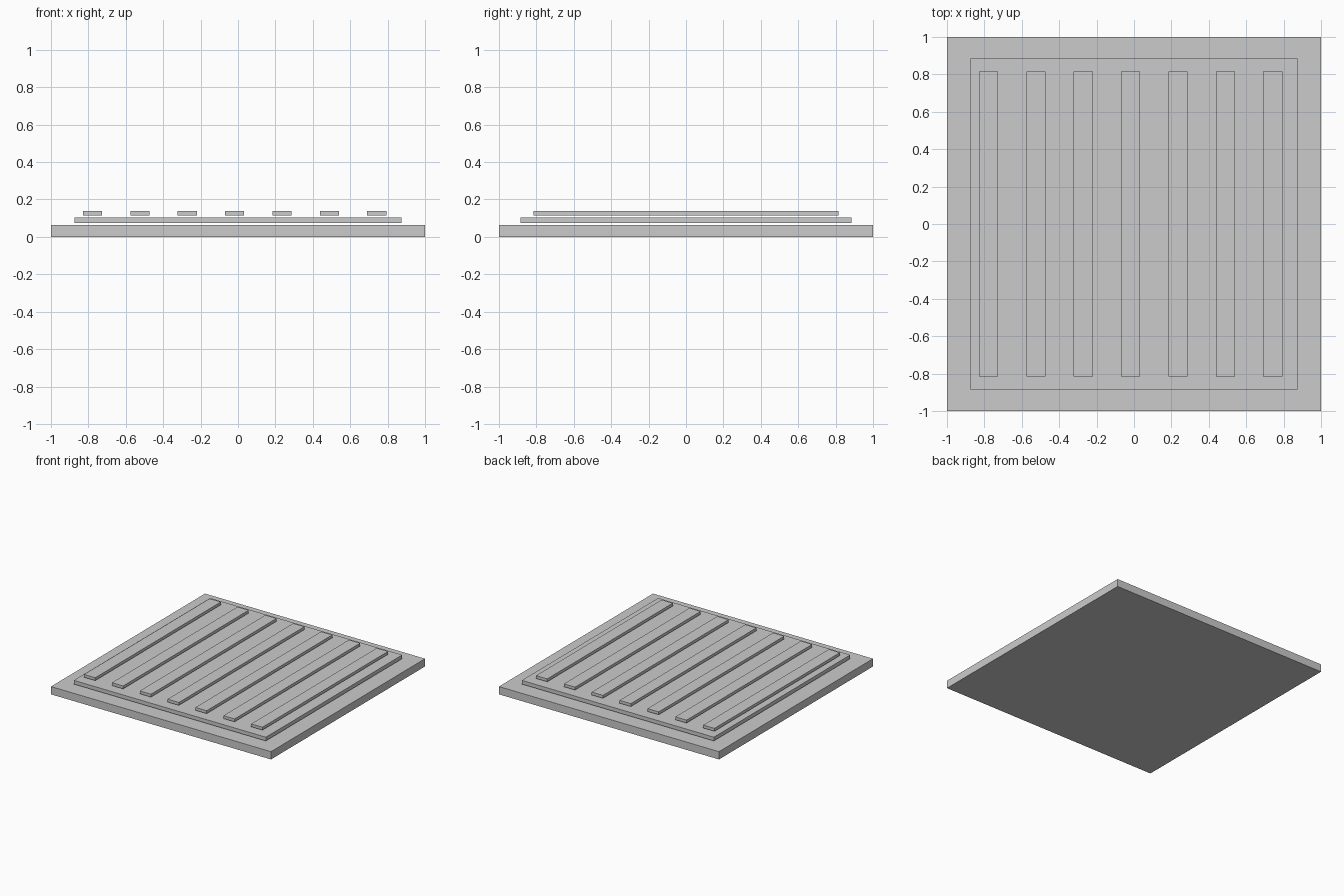
import bpy

if "Cube" in bpy.data.objects:
    bpy.data.objects.remove(bpy.data.objects["Cube"])

# Single grey finish
grey = bpy.data.materials.new("grey")
grey.diffuse_color = (0.6, 0.6, 0.6, 1.0)
grey.use_nodes = True
grey.node_tree.nodes["Principled BSDF"].inputs["Base Color"].default_value = grey.diffuse_color


def box(name, x, y, z_low, z_high, width, depth):
    """Axis-aligned box with its base at z_low."""
    bpy.ops.mesh.primitive_cube_add(size=1, location=(x, y, (z_low + z_high) / 2))
    part = bpy.context.object
    part.name = name
    part.scale = (width, depth, z_high - z_low)
    bpy.ops.object.transform_apply(location=False, rotation=False, scale=True)
    part.data.materials.append(grey)
    return part


# Square base slab
box("base_slab", 0, 0, 0.0, 0.064, 2.0, 2.0)

# Thin panel hovering just above the slab
box("middle_panel", 0, 0, 0.074, 0.105, 1.746, 1.77)

# Row of seven raised slats, set slightly to the left
for i in range(7):
    box(f"slat_{i + 1}", -0.778 + i * 0.2533, 0, 0.115, 0.139, 0.102, 1.63)
